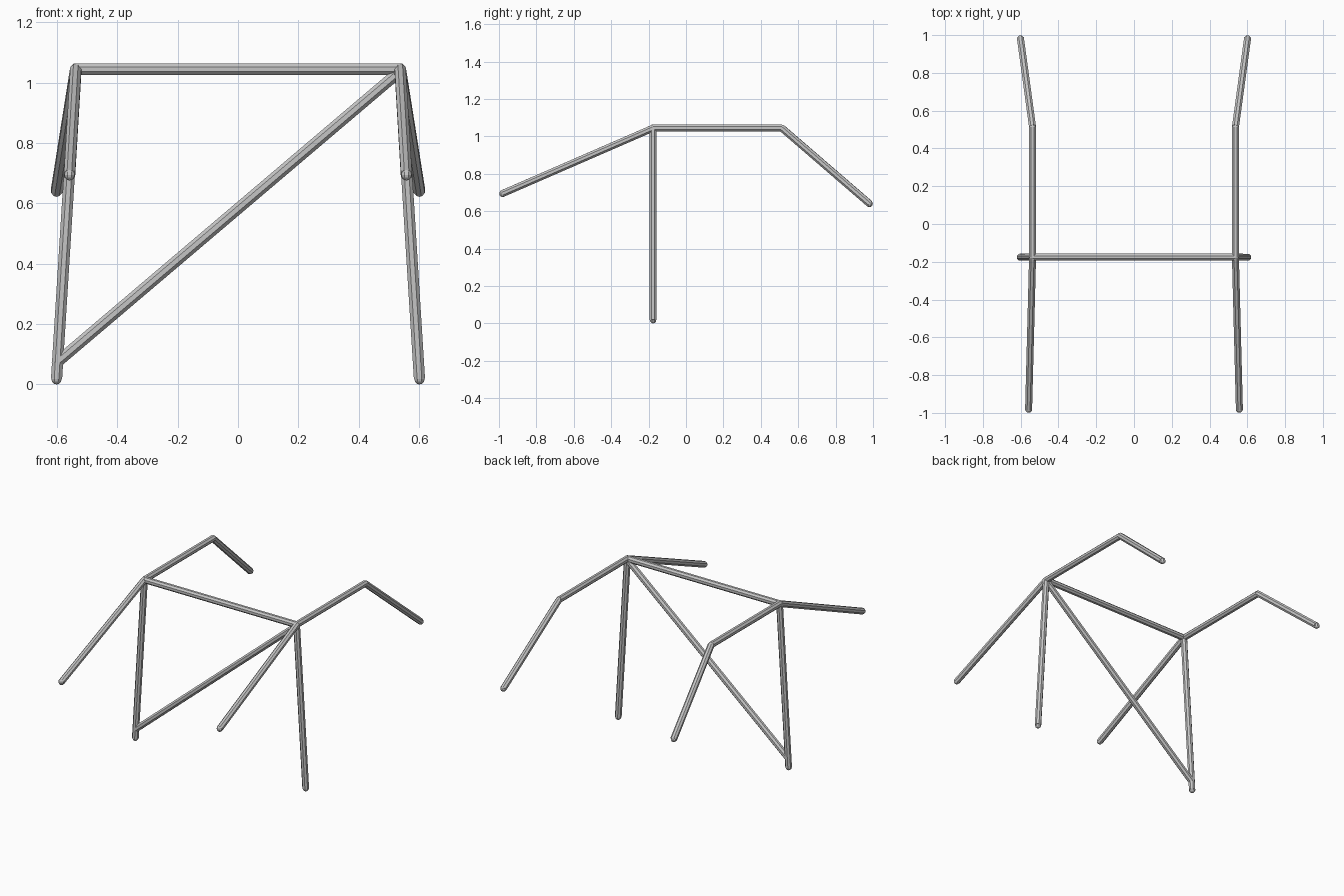
import bpy, bmesh, math
from mathutils import Vector, Matrix

if "Cube" in bpy.data.objects:
    bpy.data.objects.remove(bpy.data.objects["Cube"])

R = 0.0185     # tube radius across flats
SIDES = 8

steel = bpy.data.materials.new("light grey steel")
steel.diffuse_color = (0.56, 0.56, 0.56, 1)
steel.use_nodes = True
steel.node_tree.nodes["Principled BSDF"].inputs["Base Color"].default_value = steel.diffuse_color


def tube(name, points):
    """Octagonal tubes through the points, with a round ball at each joint and end."""
    bm = bmesh.new()
    pts = [Vector(p) for p in points]
    corner = R / math.cos(math.pi / SIDES)
    turn = Matrix.Rotation(math.pi / SIDES, 4, 'Z')   # flats face up and sideways
    for a, b in zip(pts, pts[1:]):
        d = b - a
        rot = d.to_track_quat('Z', 'Y').to_matrix().to_4x4()
        bmesh.ops.create_cone(bm, cap_ends=True, segments=SIDES, radius1=corner, radius2=corner,
                              depth=d.length,
                              matrix=Matrix.Translation((a + b) / 2) @ rot @ turn)
    for p in pts:
        bmesh.ops.create_uvsphere(bm, u_segments=SIDES, v_segments=6, radius=R,
                                  matrix=Matrix.Translation(p) @ turn)
    me = bpy.data.meshes.new(name)
    bm.to_mesh(me)
    bm.free()
    me.materials.append(steel)
    ob = bpy.data.objects.new(name, me)
    bpy.context.collection.objects.link(ob)
    return ob


HOOP_Y, TOP_Z, TOP_X, FOOT_X = -0.176, 1.044, 0.537, 0.601

# Main hoop: two legs and the cross bar
tube("main_hoop", [(-FOOT_X, HOOP_Y, R), (-TOP_X, HOOP_Y, TOP_Z),
                   (TOP_X, HOOP_Y, TOP_Z), (FOOT_X, HOOP_Y, R)])

# Diagonal brace across the hoop
tube("diagonal_brace", [(-FOOT_X + 0.001, HOOP_Y, 0.073), (TOP_X - 0.007, HOOP_Y, TOP_Z - 0.012)])

# Side rails: front stay, roof rail and rear stay on each side
for side, s in (("left", -1), ("right", 1)):
    tube(side + "_front_stay", [(s * 0.558, -0.9815, 0.694), (s * TOP_X, HOOP_Y, TOP_Z)])
    tube(side + "_roof_rail", [(s * TOP_X, HOOP_Y, TOP_Z), (s * TOP_X, 0.513, TOP_Z),
                               (s * FOOT_X, 0.9815, 0.64)])
